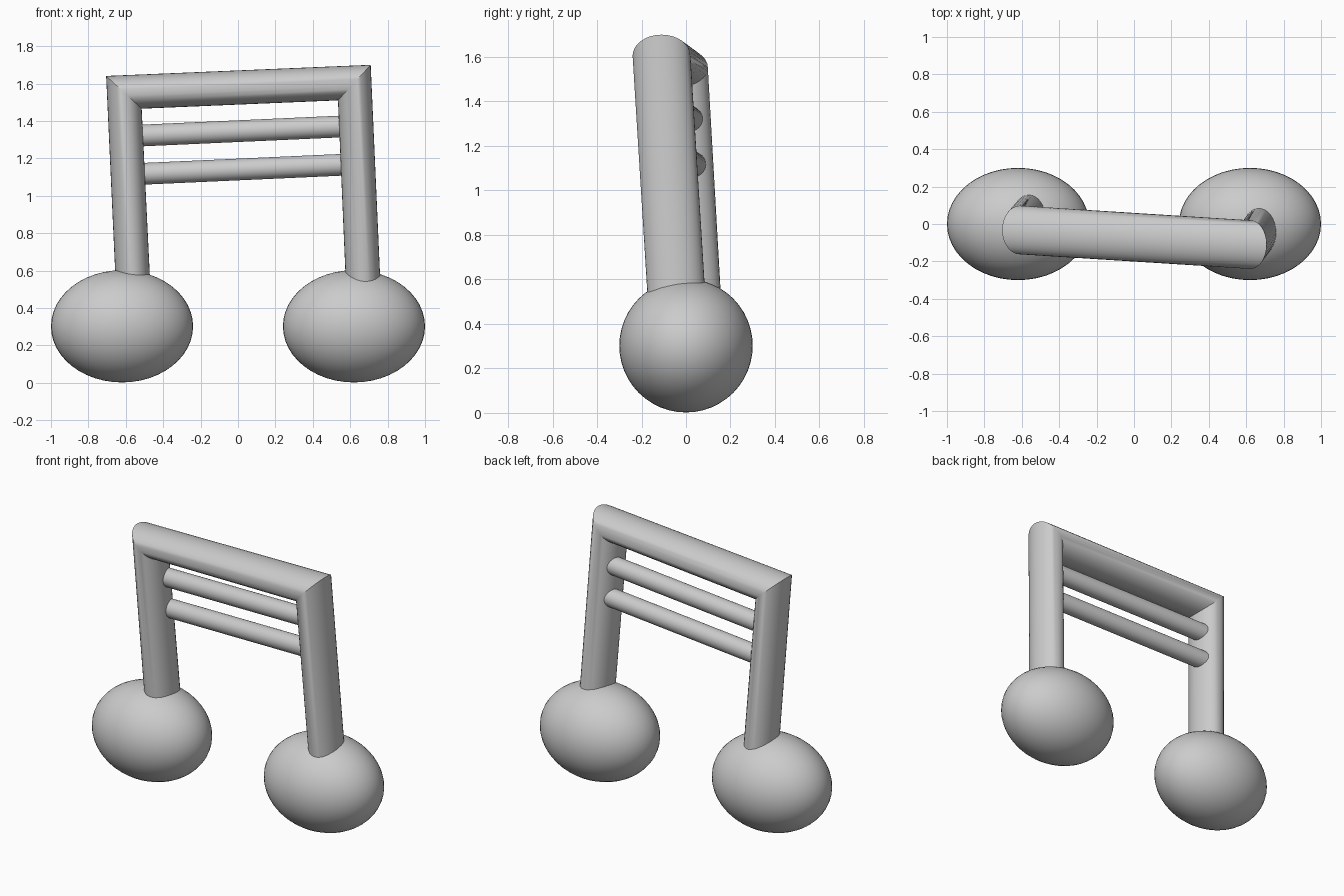
import bpy, bmesh
from math import cos, sin, tau, radians
from mathutils import Vector

if "Cube" in bpy.data.objects:
    bpy.data.objects.remove(bpy.data.objects["Cube"], do_unlink=True)

# One plain grey for everything
grey = bpy.data.materials.new("plain_grey")
grey.use_nodes = True
grey.diffuse_color = (0.6, 0.6, 0.6, 1)
grey.node_tree.nodes["Principled BSDF"].inputs["Base Color"].default_value = (0.6, 0.6, 0.6, 1)


def finish(obj):
    obj.data.materials.append(grey)
    bpy.ops.object.select_all(action="DESELECT")
    obj.select_set(True)
    bpy.context.view_layer.objects.active = obj
    bpy.ops.object.shade_smooth_by_angle(angle=radians(30))


def tube(name, sections, depth, sides=32):
    """Skin elliptical rings; each section is (centre, in-plane half axis)."""
    bm = bmesh.new()
    rings = []
    for centre, half in sections:
        c, h = Vector(centre), Vector(half)
        rings.append([bm.verts.new(c + h * cos(tau * i / sides)
                                   + Vector((0, depth, 0)) * sin(tau * i / sides))
                      for i in range(sides)])
    for a, b in zip(rings, rings[1:]):
        for i in range(sides):
            j = (i + 1) % sides
            bm.faces.new((a[i], a[j], b[j], b[i]))
    bm.faces.new(rings[0])
    bm.faces.new(rings[-1])
    bmesh.ops.recalc_face_normals(bm, faces=bm.faces)
    mesh = bpy.data.meshes.new(name)
    bm.to_mesh(mesh)
    bm.free()
    obj = bpy.data.objects.new(name, mesh)
    bpy.context.collection.objects.link(obj)
    finish(obj)


# Oval heads
for side, x in (("right", -0.62), ("left", 0.62)):
    bpy.ops.mesh.primitive_uv_sphere_add(segments=48, ring_count=24, radius=1,
                                         location=(x, 0, 0.302))
    head = bpy.context.object
    head.name = side + "_head"
    head.scale = (0.38, 0.3, 0.3)
    finish(head)

# Two stems and the top beam, one tube with mitred corners
tube("stems_and_beam", [
    ((-0.553, 0.037, 0.35), (-0.0925, 0, 0)),
    ((-0.61, -0.032, 1.553), (-0.095, 0, 0.0875)),
    ((0.622, -0.11, 1.605), (0.0875, 0, 0.095)),
    ((0.677, -0.032, 0.35), (0.0925, 0, 0)),
], 0.13)

# Thin cross bars, set towards the back of the stems
for name, z, y in (("lower_bar", 1.115, 0.033), ("upper_bar", 1.32, 0.018)):
    tube(name, [((-0.56, y, z), (0, 0, 0.058)),
                ((0.61, y - 0.08, z + 0.053), (0, 0, 0.058))], 0.058)
